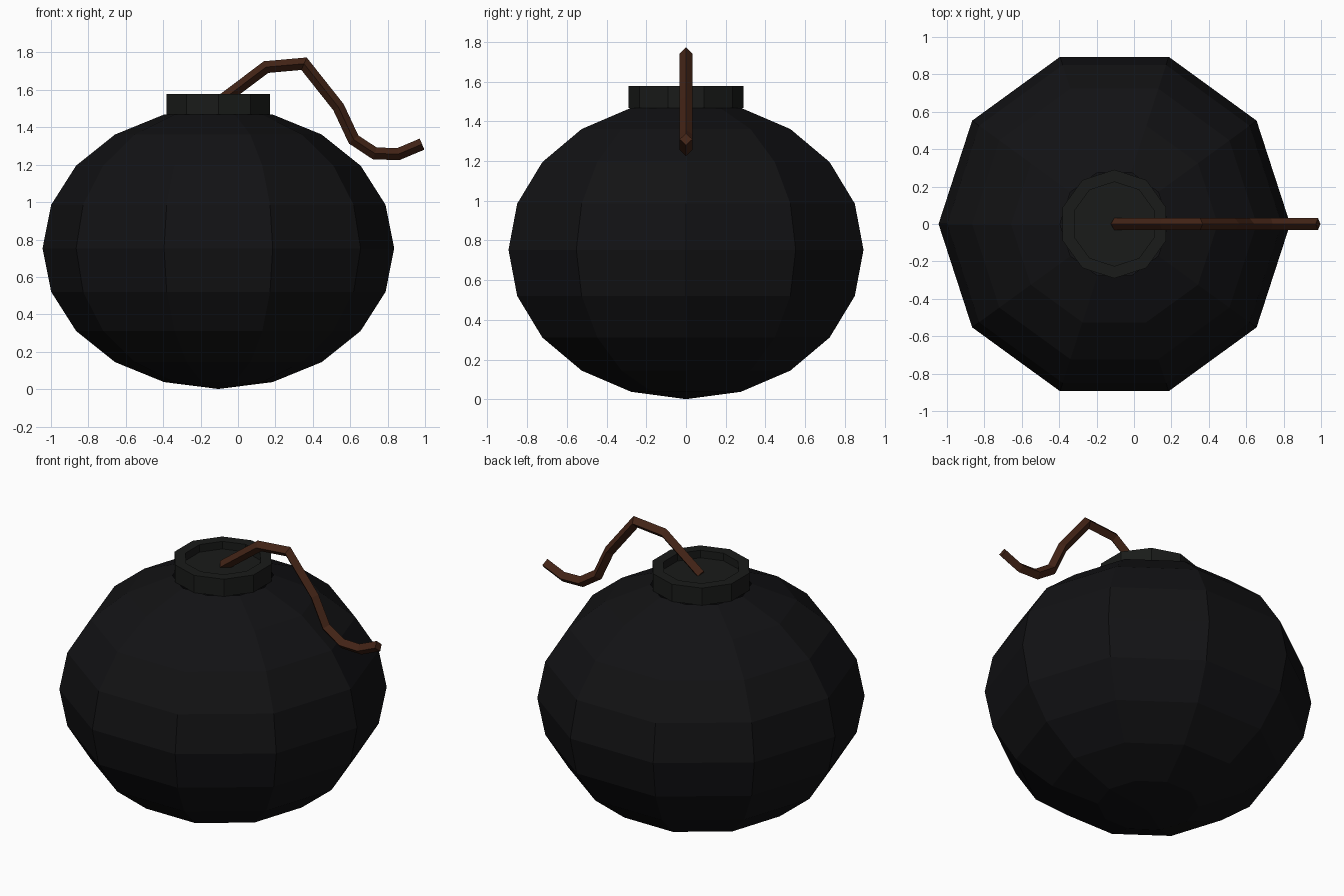
import bpy, bmesh, math
from mathutils import Vector, Matrix

if "Cube" in bpy.data.objects:
    bpy.data.objects.remove(bpy.data.objects["Cube"])

CX, SIDES, R, SQUASH, CZ = -0.105, 10, 0.94, 0.8, 0.753
TURN = Matrix.Rotation(math.radians(18), 4, 'Z')


def finish(bm, name, color):
    bmesh.ops.recalc_face_normals(bm, faces=bm.faces[:])
    me = bpy.data.meshes.new(name)
    bm.to_mesh(me)
    bm.free()
    ob = bpy.data.objects.new(name, me)
    bpy.context.collection.objects.link(ob)
    mat = bpy.data.materials.new(name + "_colour")
    mat.diffuse_color = (*color, 1)
    mat.use_nodes = True
    mat.node_tree.nodes["Principled BSDF"].inputs["Base Color"].default_value = mat.diffuse_color
    me.materials.append(mat)
    return ob


# body: squashed ten-sided sphere, open under the cap
bm = bmesh.new()
bmesh.ops.create_uvsphere(bm, u_segments=SIDES, v_segments=10, radius=R)
bmesh.ops.delete(bm, geom=[max(bm.verts, key=lambda v: v.co.z)], context='VERTS')
bm.transform(Matrix.Translation((CX, 0, CZ)) @ Matrix.Diagonal((1, 1, SQUASH, 1)) @ TURN)
finish(bm, "body", (0.006, 0.006, 0.007))

# cap: collar with a sunken centre, turned from a profile of (radius, height)
rim = R * math.sin(math.radians(18))
profile = [(rim, CZ + R * SQUASH * math.cos(math.radians(18))),
           (rim, 1.578), (0.225, 1.578), (0.225, 1.53)]
bm = bmesh.new()
rings = [[bm.verts.new((CX + r * math.cos(a), r * math.sin(a), z))
          for a in (math.radians(18 + 36 * i) for i in range(SIDES))]
         for r, z in profile]
for lo, hi in zip(rings, rings[1:]):
    for i in range(SIDES):
        j = (i + 1) % SIDES
        bm.faces.new((lo[i], lo[j], hi[j], hi[i]))
bm.faces.new(rings[-1])
finish(bm, "cap", (0.01, 0.011, 0.01))

# fuse: diamond section swept along a bent path with mitred joints
path = [Vector((x, 0, z)) for x, z in
        [(-0.105, 1.53), (0.15, 1.722), (0.353, 1.74), (0.537, 1.508),
         (0.618, 1.335), (0.732, 1.26), (0.858, 1.257), (0.984, 1.31)]]
HALF = 0.032
side = Vector((0, HALF, 0))
bm = bmesh.new()
rings = []
for k, p in enumerate(path):
    d_in = (p - path[k - 1]).normalized() if k else (path[1] - p).normalized()
    d_out = (path[k + 1] - p).normalized() if k + 1 < len(path) else d_in
    d = (d_in + d_out).normalized()
    up = Vector((-d.z, 0, d.x)) * HALF / d.dot(d_in)
    rings.append([bm.verts.new(p + o) for o in (up, side, -up, -side)])
for a, b in zip(rings, rings[1:]):
    for i in range(4):
        j = (i + 1) % 4
        bm.faces.new((a[i], a[j], b[j], b[i]))
bm.faces.new(rings[0])
bm.faces.new(rings[-1])
finish(bm, "fuse", (0.055, 0.017, 0.008))
